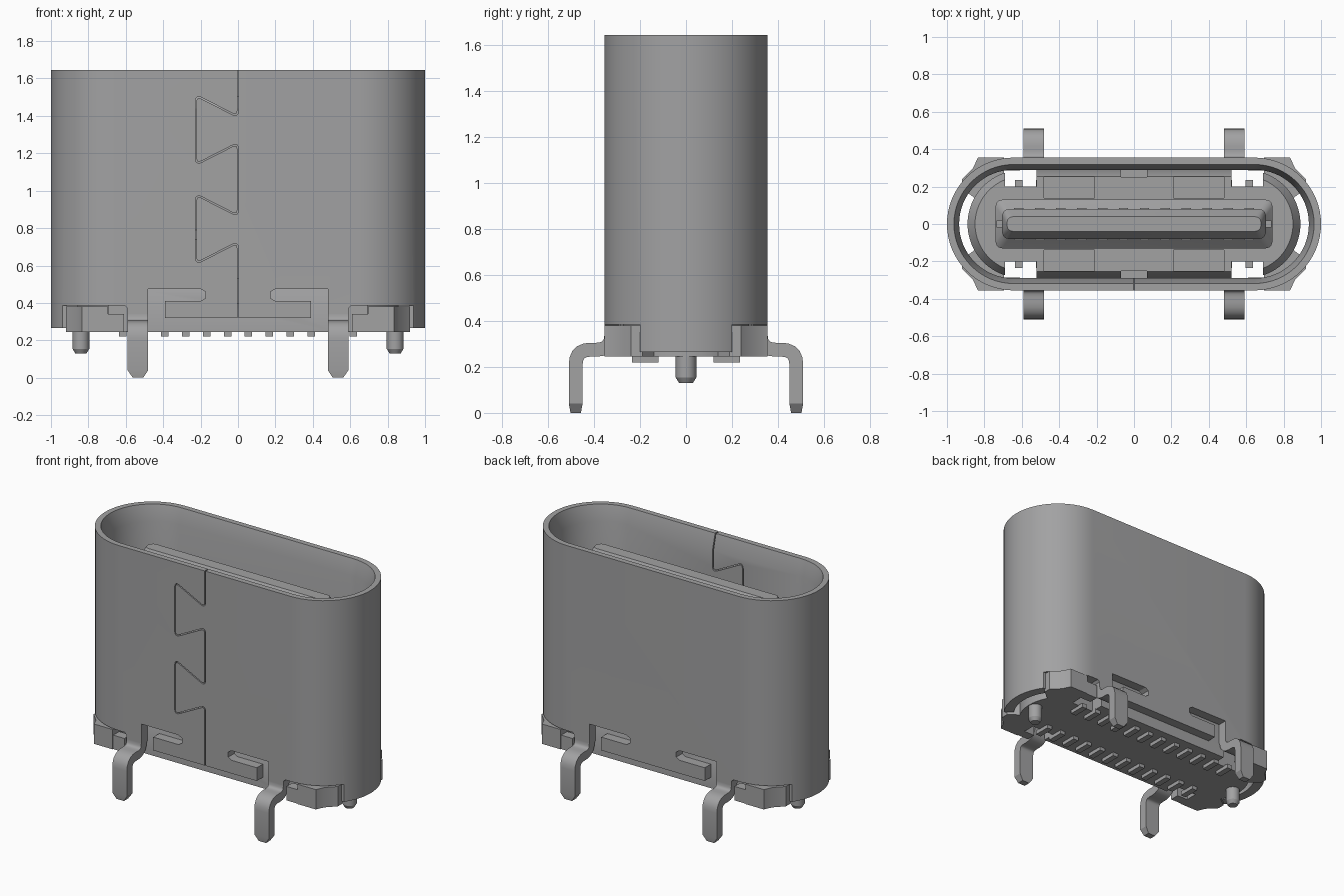
import bpy, bmesh, math
from mathutils import Vector

cube = bpy.data.objects.get("Cube")
if cube:
    bpy.data.objects.remove(cube, do_unlink=True)

grey = bpy.data.materials.new("mid_grey")
grey.use_nodes = True
colour = (0.36, 0.36, 0.365, 1)
grey.diffuse_color = colour
grey.node_tree.nodes["Principled BSDF"].inputs["Base Color"].default_value = colour
parts = []


def build(name, rings, closed=False, helper=False):
    """Skin a row of equal point rings; either cap the ends or join them."""
    bm = bmesh.new()
    rows = [[bm.verts.new(p) for p in ring] for ring in rings]
    n = len(rows[0])
    pairs = list(zip(rows, rows[1:])) + ([(rows[-1], rows[0])] if closed else [])
    for a, b in pairs:
        for i in range(n):
            j = (i + 1) % n
            bm.faces.new((a[i], a[j], b[j], b[i]))
    if not closed:
        bm.faces.new(rows[0])
        bm.faces.new(rows[-1])
    bmesh.ops.recalc_face_normals(bm, faces=bm.faces)
    mesh = bpy.data.meshes.new(name)
    bm.to_mesh(mesh)
    bm.free()
    mesh.materials.append(grey)
    ob = bpy.data.objects.new(name, mesh)
    bpy.context.collection.objects.link(ob)
    ob.hide_render = helper
    if not helper:
        parts.append(ob)
    return ob


def level(outline, z):
    return [(x, y, z) for x, y in outline]


def box(name, x0, x1, y0, y1, z0, z1, helper=False):
    base = [(x0, y0), (x1, y0), (x1, y1), (x0, y1)]
    return build(name, [level(base, z0), level(base, z1)], helper=helper)


def rounded(hx, hy, r, steps=16):
    """Rounded rectangle outline."""
    pts = []
    for k, (sx, sy) in enumerate([(1, 1), (-1, 1), (-1, -1), (1, -1)]):
        for i in range(steps + 1):
            a = math.pi / 2 * (k + i / steps)
            pts.append((sx * (hx - r) + r * math.cos(a), sy * (hy - r) + r * math.sin(a)))
    return pts


def soften(path, r, steps=5):
    """Round the inner corners of a flat path."""
    pts = [Vector(p) for p in path]
    out = [pts[0]]
    for a, p, b in zip(pts, pts[1:], pts[2:]):
        s, e = p + (a - p).normalized() * r, p + (b - p).normalized() * r
        for i in range(steps + 1):
            t = i / steps
            out.append(s * (1 - t) ** 2 + p * 2 * t * (1 - t) + e * t * t)
    return out + [pts[-1]]


def strip(name, path, thick, w0, w1, place, tip=1, helper=False):
    """Flat strip of even thickness following a path, with an optional narrowed tip."""
    rings = []
    for i, p in enumerate(path):
        before = (p - path[i - 1]).normalized() if i else (path[1] - p).normalized()
        after = (path[i + 1] - p).normalized() if i < len(path) - 1 else before
        tan = (before + after).normalized()
        k = tip if i == len(path) - 1 else 1
        off = Vector((-tan.y, tan.x)) * thick / 2 / max(tan.dot(before), 0.3) * (1 + k) / 2
        mid, half = (w0 + w1) / 2, (w1 - w0) / 2 * k
        rings.append([place(*(p + s * off), mid + q * half)
                      for s, q in ((-1, -1), (1, -1), (1, 1), (-1, 1))])
    return build(name, rings, helper=helper)


def carve(ob, cutters):
    """Subtract cutters, bake the result and drop the cutters."""
    for c in cutters:
        mod = ob.modifiers.new("cut", 'BOOLEAN')
        mod.operation, mod.solver, mod.object = 'DIFFERENCE', 'EXACT', c
    bpy.context.view_layer.update()
    graph = bpy.context.evaluated_depsgraph_get()
    mesh = bpy.data.meshes.new_from_object(ob.evaluated_get(graph))
    ob.modifiers.clear()
    ob.data = mesh
    for c in cutters:
        bpy.data.objects.remove(c, do_unlink=True)


# Metal shell: hollow tube with a tapered mouth
outer = rounded(1, 0.355, 0.355)
lip = rounded(0.963, 0.318, 0.318)
inner = rounded(0.935, 0.29, 0.29)
shell = build("shell", [level(outer, 0.265), level(outer, 1.645), level(lip, 1.645),
                        level(inner, 1.54), level(inner, 0.265)], closed=True)

# Lower edge of the shell: relief slots, leg roots and corner notches
half_edge = [(0.39, 0.32), (0.39, 0.41), (0.2, 0.41), (0.175, 0.425), (0.175, 0.46), (0.2, 0.475),
             (0.48, 0.475), (0.48, 0.335), (0.59, 0.335), (0.59, 0.37), (0.605, 0.385),
             (1.1, 0.385), (1.1, 0.2)]
edge = half_edge + [(-x, z) for x, z in reversed(half_edge)]
cutters = [build("edge_cutter", [[(x, s * y, z) for x, z in edge] for y in (0.2, 0.5)], helper=True)
           for s in (-1, 1)]

# Dovetail seam in the front wall
seam = [(0, 1.7)]
for top in (1.51, 0.98):
    seam += [(0, top - 0.115), (-0.225, top), (-0.225, top - 0.37), (0, top - 0.255)]
seam = soften(seam + [(0, 0.25)], 0.035)
cutters.append(strip("seam_cutter", seam, 0.007, -0.5, -0.2, lambda u, v, w: (u, w, v), helper=True))
carve(shell, cutters)

# Four bent solder legs
leg_path = [(0.325, 0.345), (0.325, 0.275), (0.48, 0.275), (0.48, 0.04)]
for side, sy in (("front", -1), ("back", 1)):
    for hand, sx in (("right", -1), ("left", 1)):
        path = soften(leg_path, 0.065) + [Vector((0.48, 0))]
        strip(f"{side}_{hand}_leg", path, 0.06, 0.48, 0.59,
              lambda u, v, w: (sx * w, sy * u, v), tip=0.5)

# Insulator body inside the shell
core = rounded(0.89, 0.288, 0.288)
core_top = rounded(0.85, 0.255, 0.255)
body = build("insulator_body", [level(core, 0.245), level(core, 0.47), level(core_top, 0.53)])
cutters = []
for sy in (-1, 1):
    def pocket(x0, x1, y0, y1, z0):
        a, b = sorted((sy * y0, sy * y1))
        cutters.append(box("pocket_cutter", x0, x1, a, b, z0, 0.7, helper=True))
    for sx in (-1, 1):
        pocket(*sorted((sx * 0.52, sx * 0.69)), 0.2, 0.4, 0.1)
        pocket(*sorted((sx * 0.21, sx * 0.48)), 0.14, 0.25, 0.44)
    pocket(-0.07, 0.07, 0.25, 0.4, 0.4)
carve(body, cutters)

# Corner feet of the insulator, filling the shell notches
foot = [(0.695, 0.19), (0.695, 0.355), (0.835, 0.355), (0.86, 0.3), (0.92, 0.24), (0.92, 0.19), (0.8, 0.1)]
for side, sy in (("front", -1), ("back", 1)):
    for hand, sx in (("right", -1), ("left", 1)):
        base = [(sx * x, sy * y) for x, y in foot]
        build(f"{side}_{hand}_corner_foot", [level(base, 0.245), level(base, 0.38)])
        box(f"{side}_{hand}_foot_step", *sorted((sx * 0.61, sx * 0.697)),
            *sorted((sy * 0.285, sy * 0.35)), 0.245, 0.34)

# Tongue: thick root, thin blade, bevelled tip
stages = [(0.74, 0.13, 0.5), (0.74, 0.13, 0.74), (0.705, 0.08, 0.79), (0.705, 0.08, 1.44), (0.68, 0.04, 1.505)]
build("tongue", [level(rounded(hx, hy, 0.035, 3), z) for hx, hy, z in stages])

# Contacts on the tongue and their solder feet below
for i in range(12):
    x = (i - 5.5) * 0.112
    for side, sy in (("front", -1), ("back", 1)):
        box(f"{side}_contact", x - 0.025, x + 0.025, *sorted((sy * 0.075, sy * 0.085)), 0.77, 1.38)
        box(f"{side}_contact_foot", x - 0.02, x + 0.02, *sorted((sy * 0.12, sy * 0.235)), 0.22, 0.25)

# Side latches on the tongue and locating pegs underneath
for hand, sx in (("right", -1), ("left", 1)):
    box(f"{hand}_latch", *sorted((sx * 0.69, sx * 0.735)), -0.02, 0.02, 0.7, 1.3)
    rings = []
    for r, z in ((0.045, 0.26), (0.045, 0.155), (0.03, 0.13)):
        rings.append([(sx * 0.84 + px, py, z) for px, py in rounded(r, r, r, 6)])
    build(f"{hand}_peg", rings)

# Weld coincident points and shade
for ob in parts:
    bm = bmesh.new()
    bm.from_mesh(ob.data)
    bmesh.ops.remove_doubles(bm, verts=bm.verts, dist=0.0001)
    bm.to_mesh(ob.data)
    bm.free()
bpy.ops.object.select_all(action='DESELECT')
for ob in parts:
    ob.select_set(True)
bpy.context.view_layer.objects.active = parts[0]
bpy.ops.object.shade_smooth_by_angle(angle=math.radians(30))
